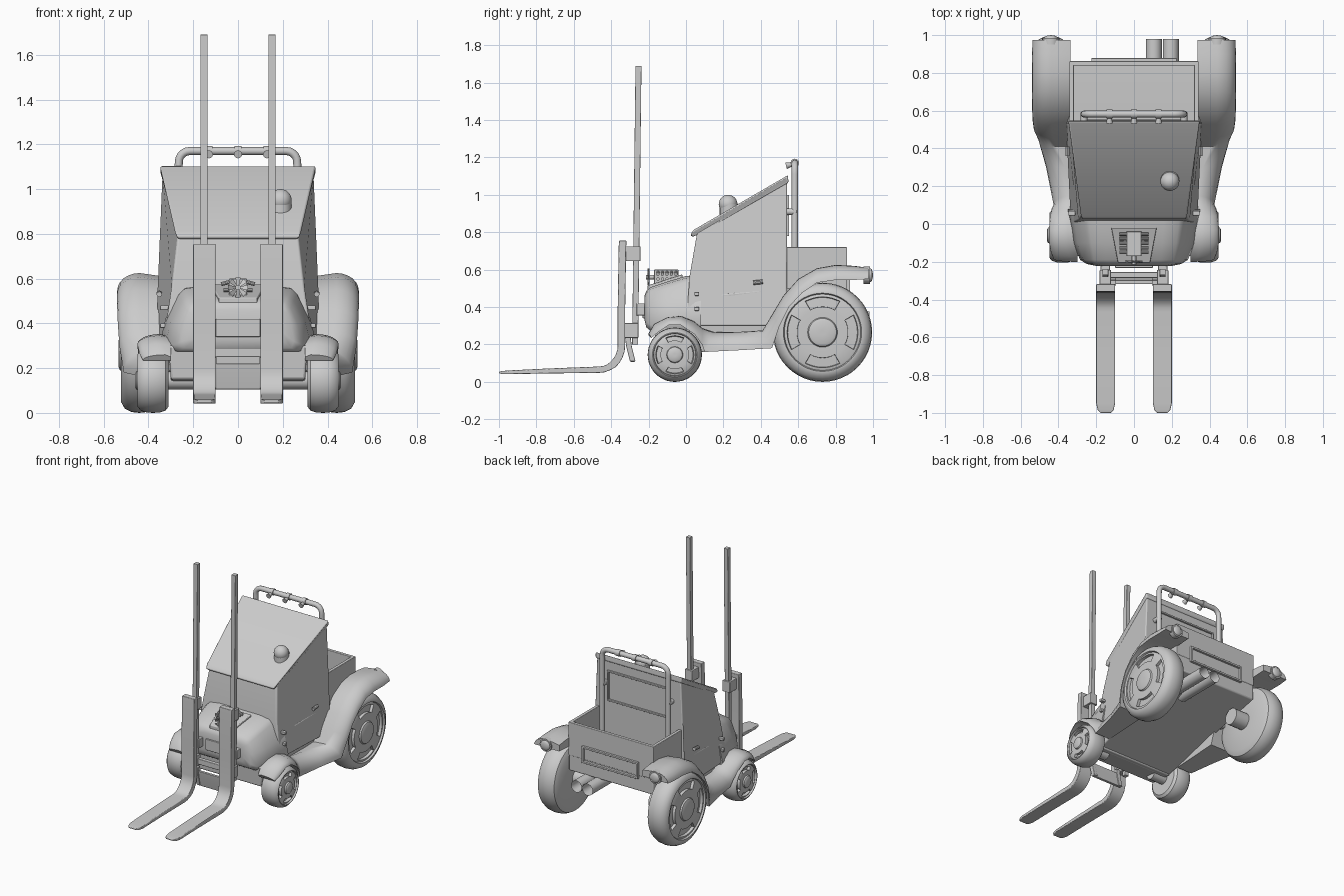
import bpy, bmesh, math
from mathutils import Vector, Matrix

if "Cube" in bpy.data.objects:
    bpy.data.objects.remove(bpy.data.objects["Cube"])


def finish(name, bm, bevel=0, smooth=35):
    bmesh.ops.remove_doubles(bm, verts=bm.verts, dist=1e-5)
    bmesh.ops.recalc_face_normals(bm, faces=bm.faces)
    me = bpy.data.meshes.new(name)
    bm.to_mesh(me)
    bm.free()
    ob = bpy.data.objects.new(name, me)
    bpy.context.collection.objects.link(ob)
    if bevel:
        m = ob.modifiers.new("bevel", 'BEVEL')
        m.width, m.segments, m.limit_method = bevel, 3, 'ANGLE'
    bpy.ops.object.select_all(action='DESELECT')
    ob.select_set(True)
    bpy.context.view_layer.objects.active = ob
    bpy.ops.object.shade_smooth_by_angle(angle=math.radians(smooth))
    return ob


def loft(name, rings, bevel=0, smooth=35):
    """Skin closed rings of equal length and cap both ends."""
    bm = bmesh.new()
    vs = [[bm.verts.new(p) for p in r] for r in rings]
    n = len(vs[0])
    for a, b in zip(vs, vs[1:]):
        for i in range(n):
            bm.faces.new((a[i], a[(i + 1) % n], b[(i + 1) % n], b[i]))
    bm.faces.new(vs[0])
    bm.faces.new(vs[-1])
    return finish(name, bm, bevel, smooth)


def box(name, x, y, z, bevel=0.004):
    return loft(name, [[(a, y[0], z[0]), (a, y[1], z[0]), (a, y[1], z[1]), (a, y[0], z[1])] for a in x], bevel)


def across(name, pts, bevel=0):
    """Symmetric solid from a side outline of (half width, y, z)."""
    return loft(name, [[(s * w, y, z) for w, y, z in pts] for s in (-1, 1)], bevel)


def rod(name, a, b, r, r2=None, n=20, bevel=0):
    a, b = Vector(a), Vector(b)
    bm = bmesh.new()
    rot = (b - a).to_track_quat('Z', 'Y').to_matrix().to_4x4()
    bmesh.ops.create_cone(bm, cap_ends=True, segments=n, radius1=r, radius2=r if r2 is None else r2,
                          depth=(b - a).length, matrix=Matrix.Translation((a + b) / 2) @ rot)
    return finish(name, bm, bevel)


def ball(name, c, r, scale=(1, 1, 1)):
    bm = bmesh.new()
    bmesh.ops.create_uvsphere(bm, u_segments=24, v_segments=14, radius=r,
                              matrix=Matrix.Translation(c) @ Matrix.Diagonal((*scale, 1)))
    return finish(name, bm)


def frame(name, w, y, z, t=0.012):
    """Raised rectangular frame on a rear-facing wall."""
    for s, side in ((-1, "left"), (1, "right")):
        box(f"{name}_{side}", sorted((s * w, s * (w - t))), y, z, 0.002)
    for e, zz in (("bottom", (z[0], z[0] + t)), ("top", (z[1] - t, z[1]))):
        box(f"{name}_{e}", (-w, w), y, zz, 0.002)


def wheel(name, s, y, r, x0, x1):
    """Lathed tyre and rim with four recessed openings."""
    n, w = 48, x1 - x0
    prof = [(x0, .25), (x0, .80), (x0 + .1 * w, .93), (x0 + .28 * w, .985), (x0 + .5 * w, 1), (x0 + .72 * w, .985),
            (x0 + .9 * w, .93), (x1, .82), (x1, .79), (x1 - .012, .77), (x1 - .008, .73), (x1 - .004, .5),
            (x1 - .004, .30), (x1 + .006, .28), (x1 + .012, .22), (x1 + .012, .05)]
    bm = bmesh.new()
    rings = [[bm.verts.new((s * px, y + r * k * math.sin(2 * math.pi * i / n), r + r * k * math.cos(2 * math.pi * i / n)))
              for i in range(n)] for px, k in prof]
    holes = {}
    for j, (a, b) in enumerate(zip(rings, rings[1:])):
        for i in range(n):
            f = bm.faces.new((a[i], a[(i + 1) % n], b[(i + 1) % n], b[i]))
            if j == 10 and (i + 4) % 12 < 8:
                holes.setdefault((i + 4) // 12 % 4, []).append(f)
    bm.faces.new(rings[0])
    bm.faces.new(rings[-1])
    bmesh.ops.recalc_face_normals(bm, faces=bm.faces)
    for fs in holes.values():
        bmesh.ops.inset_region(bm, faces=fs, thickness=.004, depth=0)
        bmesh.ops.inset_region(bm, faces=fs, thickness=.002, depth=-.02)
    finish(name, bm)


# Chassis, front bumper, hood
across("chassis", [(.30, -.02, .13), (.30, -.02, .45), (.35, .5, .5), (.34, .86, .5), (.34, .86, .37)], .008)
across("front_bumper", [(.30, -.16, .15), (.31, -.17, .30), (.31, .02, .30), (.30, .02, .13)], .01)
hood = []
for y, wb, wt, zb, zt in ((-.222, .20, .18, .33, .465), (-.212, .25, .22, .29, .49), (-.19, .285, .235, .275, .51),
                          (-.10, .325, .25, .28, .54), (0, .34, .262, .28, .57), (.08, .35, .27, .28, .575)):
    half = [(.6 * wt, zt - .004), (.9 * wt, zt - .015), (wt, zt - .04), (wt + .65 * (wb - wt), (zb + zt) / 2), (wb, zb + .03), (.95 * wb, zb)]
    hood.append([(x, y, z) for x, z in half] + [(-x, y, z) for x, z in reversed(half)])
loft("hood", hood, smooth=50)
box("grille_panel", (-.10, .10), (-.232, -.2), (.34, .42))

# Cab with sloping roof and window frame
across("cab", [(.335, .0, .3), (.295, .02, .57), (.268, .06, .80), (.338, .54, 1.08), (.36, .54, .55), (.36, .54, .3)], .008)
across("roof", [(.262, .035, .775), (.278, .022, .785), (.28, .04, .812), (.348, .545, 1.105), (.346, .548, 1.065), (.275, .07, .79)], .01)
frame("rear_window", .25, (.538, .552), (.78, 1.0))
for s, side in ((-1, "left"), (1, "right")):
    rod(f"door_handle_{side}", (s * .352, .36, .53), (s * .352, .41, .535), .012, n=10)
    for z in (.39, .47):
        box(f"door_hinge_{side}", sorted((s * .31, s * .348)), (.045, .07), (z - .01, z + .01))
rod("beacon_base", (.19, .23, .86), (.19, .23, .95), .05)
ball("beacon_dome", (.19, .225, .95), .05)

# Cargo bed, rear plate, exhausts
for s, side in ((-1, "left"), (1, "right")):
    box(f"bed_wall_{side}", sorted((s * .318, s * .342)), (.53, .86), (.48, .72))
box("bed_tailgate", (-.342, .342), (.838, .862), (.48, .72))
frame("plate_frame", .225, (.855, .878), (.46, .58), .014)
for x in (.105, .195):
    bm = bmesh.new()
    bmesh.ops.create_cone(bm, cap_ends=True, segments=24, radius1=.042, radius2=.042, depth=.35,
                          matrix=Matrix.Translation((x, .805, .335)) @ Matrix.Rotation(-math.pi / 2, 4, 'X'))
    end = [max(bm.faces, key=lambda f: f.calc_center_median().y)]
    bmesh.ops.recalc_face_normals(bm, faces=bm.faces)
    bmesh.ops.inset_region(bm, faces=end, thickness=.008)
    bmesh.ops.translate(bm, verts=end[0].verts, vec=(0, -.12, 0))
    finish("exhaust_pipe", bm)

# Running fenders, wheels, tail lamps
stations = [(-.20, .26, -.185, .235, .425), (-.17, .31, -.15, .265, .44), (-.10, .345, -.09, .305, .45), (-.03, .352, -.03, .305, .45),
            (.04, .325, .045, .255, .445), (.09, .285, .085, .2, .435), (.15, .265, .10, .16, .425), (.30, .268, .30, .17, .465),
            (.41, .275, .46, .18, .51), (.46, .36, .50, .30, .53), (.52, .46, .55, .40, .537), (.60, .55, .62, .475, .54),
            (.70, .607, .70, .53, .54), (.80, .625, .80, .545, .54), (.90, .62, .90, .545, .54), (.975, .61, .975, .55, .537)]
for s, side in ((-1, "left"), (1, "right")):
    rings = []
    for yo, zo, yi, zi, xo in stations:
        ring = [(s * .30, yi, zi), (s * .30, yo, zo - .01)]
        for k in range(7):
            t = math.pi / 2 * k / 6
            f = math.cos(t)
            ring.append((s * (xo - .10 + .10 * math.sin(t)), yi + (yo - yi) * f, zi + (zo - zi) * f))
        if yo > .5:
            ring[0], ring[1] = (s * .335, yi, zi), (s * .335, yo, zo - .015)
        rings.append(ring)
    loft(f"fender_{side}", rings, smooth=50)
    wheel(f"rear_wheel_{side}", s, .73, .265, .36, .522)
    wheel(f"front_wheel_{side}", s, -.06, .145, .31, .448)
    rod(f"rear_axle_{side}", (s * .25, .73, .265), (s * .37, .73, .265), .06)
    rod(f"front_axle_{side}", (s * .2, -.06, .145), (s * .32, -.06, .145), .04)
    rod(f"tail_lamp_{side}", (s * .44, .95, .57), (s * .44, .985, .57), .046)
    ball(f"tail_lens_{side}", (s * .44, .985, .57), .036, (1, .4, 1))

# Roll bar with spot lamps
cu = bpy.data.curves.new("roll_bar", 'CURVE')
cu.dimensions, cu.bevel_depth, cu.bevel_resolution, cu.use_fill_caps = '3D', .018, 4, True
path = [(-.265, .582, .5), (-.265, .582, 1.11)]
path += [(-.215 - .05 * math.cos(a * math.pi / 10), .582, 1.12 + .05 * math.sin(a * math.pi / 10)) for a in range(1, 6)]
path += [(-x, y, z) for x, y, z in reversed(path)]
sp = cu.splines.new('POLY')
sp.points.add(len(path) - 1)
for p, c in zip(sp.points, path):
    p.co = (*c, 1)
bpy.context.collection.objects.link(bpy.data.objects.new("roll_bar", cu))
for x in (-.13, 0, .13):
    rod("lamp_clamp", (x - .015, .582, 1.17), (x + .015, .582, 1.17), .023)
    rod("spot_lamp", (x, .535, 1.155), (x, .575, 1.165), .018, .008)
for x in (-.265, .265):
    rod("roll_bar_strut", (x, .53, .91), (x, .59, .91), .018)

# Exposed engine on the hood
loft("engine_tray", [[(-.085, -.205, z), (.085, -.205, z), (.12, -.02, z + .06), (-.12, -.02, z + .06)] for z in (.47, .515)], .004)
box("engine_block", (-.04, .04), (-.17, -.04), (.5, .60))
for s in (-1, 1):
    for i in range(5):
        y = -.15 + i * .024
        rod("engine_header", (s * .02, y, .59), (s * .075, y, .575), .009, n=10)
        rod("engine_header_lower", (s * .03, y, .55), (s * .065, y, .55), .009, n=10)
rod("fan_shaft", (0, -.215, .56), (0, -.16, .56), .012)
for i in range(8):
    a = i * math.pi / 4
    c, d = math.cos(a), math.sin(a)
    loft("fan_blade", [[(r * c - t * d, y, .56 + r * d + t * c) for t, y in
                        ((-w, -.206), (w, -.198), (w, -.194), (-w, -.202))] for r, w in ((.006, .004), (.045, .012))])

# Lift mast and forks
for s, side in ((-1, "left"), (1, "right")):
    cx = s * .152
    loft(f"mast_post_{side}", [[(cx - .016, y - .016, z), (cx + .016, y - .016, z), (cx + .016, y + .016, z), (cx - .016, y + .016, z)]
                               for y, z in ((-.272, .2), (-.254, 1.69))], .002)
    box(f"upper_slide_{side}", (cx - .03, cx + .03), (-.325, -.243), (.645, .725))
    box(f"lower_slide_{side}", (cx - .03, cx + .03), (-.33, -.255), (.235, .315))
    box(f"mast_bracket_{side}", (cx - .025, cx + .025), (-.265, -.17), (.355, .42))
    # Fork: front line points paired with rear line points
    arc = [(-.45 + .12 * math.cos(a), .20 - .13 * math.sin(a), math.cos(a), math.sin(a)) for a in (i * math.pi / 14 for i in range(8))]
    mid = [(-.338, .755, 1, 0), (-.34, .72, 1, 0), (-.345, .4, 1, 0)] + [(y - .015, z - .005, c, d) for y, z, c, d in arc]
    mid += [(-.75, .058, 0, 1), (-.95, .051, 0, 1), (-.985, .050, 0, 1), (-1.0, .05, 0, 1)]
    rings = []
    for i, (y, z, c, d) in enumerate(mid):
        h = .02 if i < 8 else {11: .013, 12: .010, 13: .008, 14: .004}.get(i, .017)
        w = {13: .042, 14: .028}.get(i, .05)
        rings.append([(s * .15 + a * w, y + e * h * c, z - e * h * d) for a, e in ((-1, -1), (1, -1), (1, 1), (-1, 1))])
    loft(f"fork_{side}", rings, .004, 40)
    loft(f"mast_foot_{side}", [[(s * .11 + a, y + e, z) for a, e in ((-.015, -.015), (.015, -.015), (.015, .015), (-.015, .015))]
                               for y, z in ((-.312, .25), (-.305, .19), (-.285, .11))], .003)
loft("carriage_plate", [[(x, y + e, z) for x, e in ((-.12, -.01), (.12, -.01), (.12, .01), (-.12, .01))]
                        for y, z in ((-.308, .22), (-.302, .18), (-.285, .105))], .003)
box("carriage_bar", (-.15, .15), (-.285, -.255), (.25, .29))
